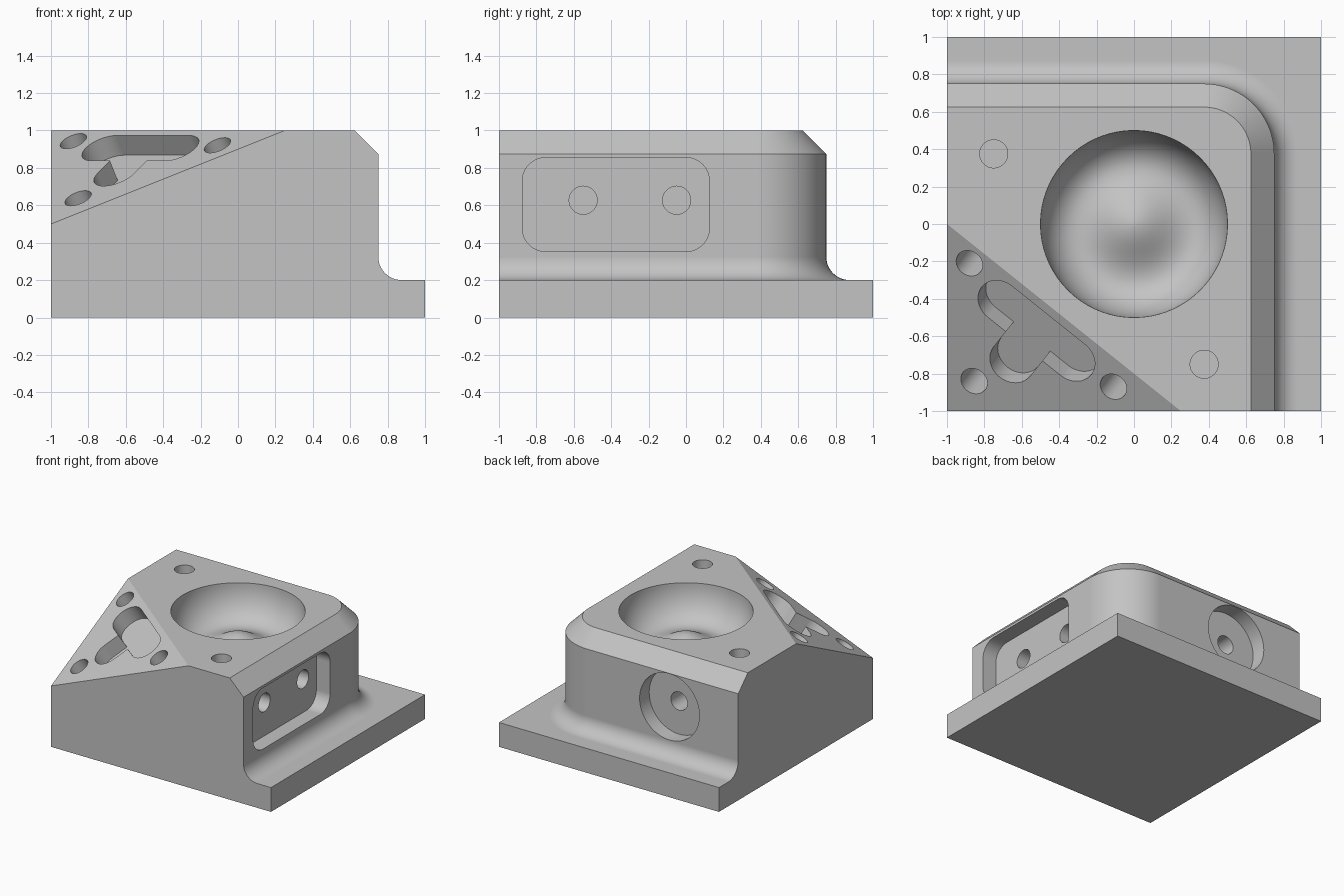
import bpy, bmesh
from math import sin, cos, pi, radians, sqrt
from mathutils import Vector

old = bpy.data.objects.get("Cube")
if old:
    bpy.data.objects.remove(old, do_unlink=True)

grey = bpy.data.materials.new("light_grey")
grey.use_nodes = True
colour = (0.55, 0.55, 0.55, 1)
grey.diffuse_color = colour
grey.node_tree.nodes["Principled BSDF"].inputs["Base Color"].default_value = colour


def finish(name, bm):
    bmesh.ops.recalc_face_normals(bm, faces=bm.faces[:])
    mesh = bpy.data.meshes.new(name)
    bm.to_mesh(mesh)
    bm.free()
    obj = bpy.data.objects.new(name, mesh)
    mesh.materials.append(grey)
    bpy.context.collection.objects.link(obj)
    return obj


def arc(cx, cy, r, start, end, steps=16):
    angles = [radians(start + (end - start) * i / steps) for i in range(steps + 1)]
    return [(cx + r * cos(a), cy + r * sin(a)) for a in angles]


# Stepped block: rings swept around one rounded corner, stacked bottom to top
CORNER = 0.375
FILLET = 0.125
STEPS = 24


def block_ring(bm, radius, z, square=False):
    pts = [(CORNER + radius, -1)]
    for i in range(STEPS + 1):
        a = pi / 2 * i / STEPS
        r = radius / max(cos(a), sin(a)) if square else radius
        pts.append((CORNER + r * cos(a), CORNER + r * sin(a)))
    pts.append((-1, CORNER + radius))
    return [bm.verts.new((x, y, z)) for x, y in pts]


bm = bmesh.new()
rings = [block_ring(bm, 1 - CORNER, z, True) for z in (0, 0.2)]
for i in range(13):
    t = pi / 2 * i / 12
    rings.append(block_ring(bm, 0.5 - FILLET * sin(t), 0.2 + FILLET * (1 - cos(t))))
rings.append(block_ring(bm, CORNER, 0.875))
rings.append(block_ring(bm, 0.25, 1))
low = bm.verts.new((-1, -1, 0))
high = bm.verts.new((-1, -1, 1))
for a, b in zip(rings, rings[1:]):
    for i in range(len(a) - 1):
        bm.faces.new((a[i], a[i + 1], b[i + 1], b[i]))
bm.faces.new([r[0] for r in rings] + [high, low])
bm.faces.new([r[-1] for r in rings] + [high, low])
bm.faces.new(rings[0] + [low])
bm.faces.new(rings[-1] + [high])
block = finish("stepped_block", bm)


def cut(cutter):
    mod = block.modifiers.new("cut", "BOOLEAN")
    mod.operation = "DIFFERENCE"
    mod.solver = "EXACT"
    mod.object = cutter
    cutter.hide_render = True
    bpy.context.view_layer.objects.active = block
    bpy.ops.object.modifier_apply(modifier=mod.name)
    bpy.data.objects.remove(cutter, do_unlink=True)


def cut_prism(outline, frame, depth, above=0.06):
    """Cut an outline, drawn on the frame's plane, down into the block."""
    origin, u, v = (Vector(p) for p in frame)
    u.normalize()
    v.normalize()
    n = u.cross(v)
    bm = bmesh.new()
    top, bottom = ([bm.verts.new(origin + u * x + v * y + n * h) for x, y in outline]
                   for h in (above, -depth))
    bm.faces.new(top)
    bm.faces.new(bottom)
    for i in range(len(top)):
        j = (i + 1) % len(top)
        bm.faces.new((top[i], top[j], bottom[j], bottom[i]))
    cut(finish("cutter", bm))


def circle(x, y, r=0.075):
    return arc(x, y, r, 0, 360, 48)[:-1]


# Planes that carry the cuts: origin, local right, local up
slope = ((-0.375, -0.5, 1), (1.25, -1, 0), (0.5, 0.625, 0.5125))
top_plane = ((0, 0, 1), (1, 0, 0), (0, 1, 0))
right_plane = ((0.75, 0, 0), (0, 1, 0), (0, 0, 1))
back_plane = ((0, 0.75, 0), (-1, 0, 0), (0, 0, 1))

# Sloped corner
cut_prism([(-2, -2), (2, -2), (2, 2), (-2, 2)], slope, 0, 1.5)

# T-shaped pocket with rounded ends on the slope
mid, bar, r = -0.07, -0.175, 0.125
tee = (arc(mid, bar - 0.25, r, 180, 360) + [(mid + r, bar - r)]
       + arc(mid + 0.25, bar, r, -90, 90)
       + arc(mid - 0.25, bar, r, 90, 270) + [(mid - r, bar - r)])
cut_prism(tee, slope, 0.125)

# Three holes on the slope, placed by their plan position
origin, u, v = (Vector(p) for p in slope)
for x, y in ((-0.88, -0.21), (-0.855, -0.84), (-0.11, -0.87)):
    p = Vector((x, y, 0.5 + 0.4 * (x + 1) + 0.5 * (y + 1))) - origin
    cut_prism(circle(p.dot(u.normalized()), p.dot(v.normalized())), slope, 0.25)

# Two holes in the top
for x, y in ((-0.75, 0.375), (0.375, -0.75)):
    cut_prism(circle(x, y), top_plane, 0.25)

# Rounded rectangular pocket with two holes on the right
r = 0.125
pocket = []
for y, z, start in ((0, 0.73, 0), (-0.75, 0.73, 90), (-0.75, 0.478, 180), (0, 0.478, 270)):
    pocket += arc(y, z, r, start, start + 90, 12)
cut_prism(pocket, right_plane, 0.125)
for y in (-0.55, -0.05):
    cut_prism(circle(y, 0.627), right_plane, 0.325)

# Round pocket with one hole on the back
cut_prism(circle(0.375, 0.6, 0.272), back_plane, 0.125)
cut_prism(circle(0.375, 0.6), back_plane, 0.325)

# Round bowl with a low central hump
trough, floor, rim = 0.3, 0.72, 0.5
profile = [(trough * i / 14, floor + 0.05 * (1 + cos(pi * i / 14))) for i in range(1, 15)]
for i in range(1, 17):
    a = pi / 2 * i / 16
    profile.append((trough + (rim - trough) * sin(a), 1 - (1 - floor) * cos(a)))
profile.append((rim, 1.2))
bm = bmesh.new()
N = 72
loops = [[bm.verts.new((r * cos(2 * pi * k / N), r * sin(2 * pi * k / N), z))
          for k in range(N)] for r, z in profile]
peak = bm.verts.new((0, 0, floor + 0.1))
for k in range(N):
    j = (k + 1) % N
    bm.faces.new((peak, loops[0][k], loops[0][j]))
    for a, b in zip(loops, loops[1:]):
        bm.faces.new((a[k], a[j], b[j], b[k]))
bm.faces.new(loops[-1])
cut(finish("bowl_cutter", bm))

# Smooth the curved walls, keep flat faces flat
bpy.ops.object.select_all(action="DESELECT")
block.select_set(True)
bpy.context.view_layer.objects.active = block
bpy.ops.object.shade_smooth_by_angle(angle=radians(30))
weighted = block.modifiers.new("flat_face_normals", "WEIGHTED_NORMAL")
weighted.keep_sharp = True
